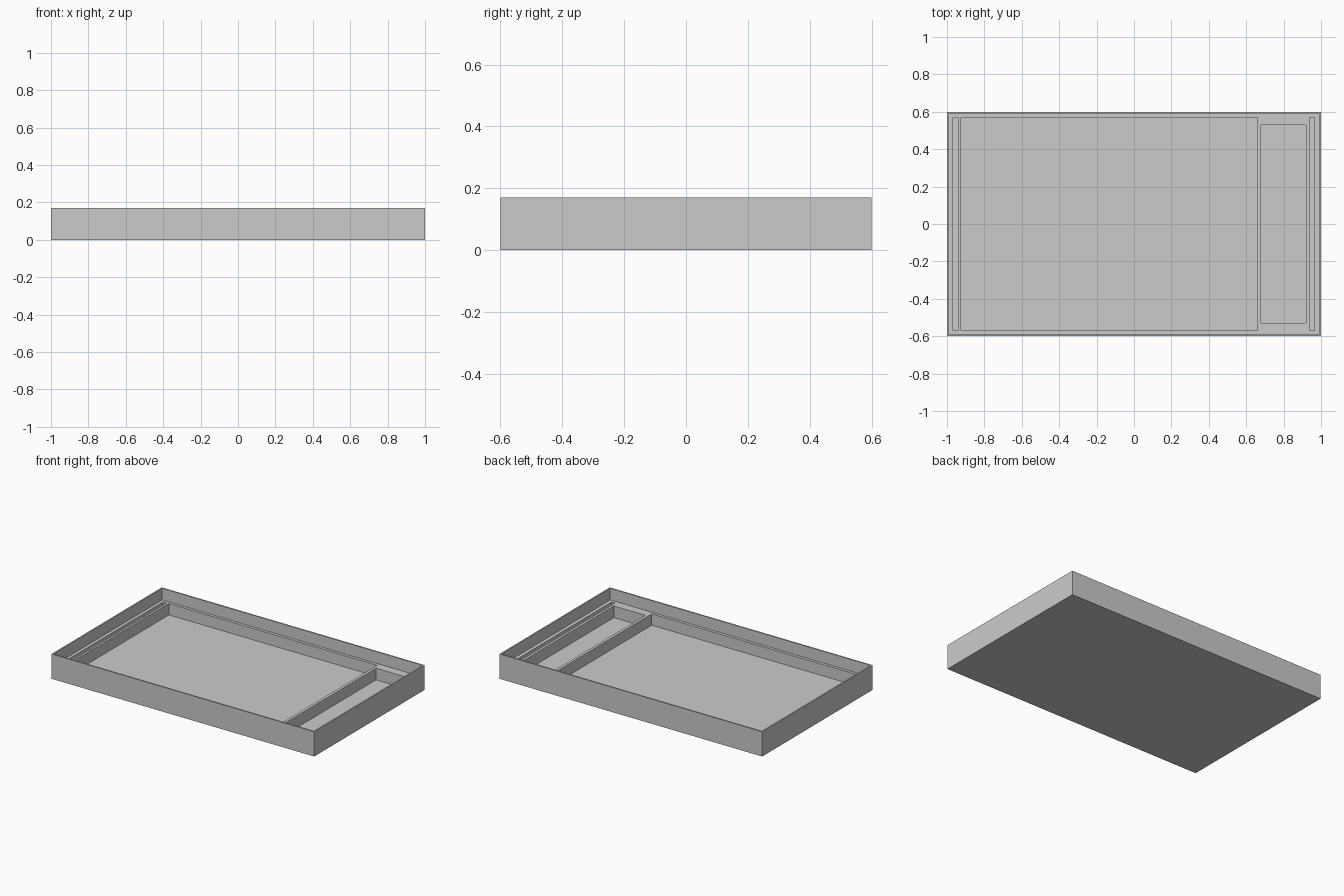
import bpy

default = bpy.data.objects.get("Cube")
if default:
    bpy.data.objects.remove(default, do_unlink=True)

TOP, LEDGE = 0.17, 0.09


def box(name, x0, x1, half_y, z0, z1):
    """Axis-aligned box, centred on y = 0."""
    bpy.ops.mesh.primitive_cube_add(size=1)
    ob = bpy.context.object
    ob.name = ob.data.name = name
    for v in ob.data.vertices:
        v.co = (x1 if v.co.x > 0 else x0,
                half_y if v.co.y > 0 else -half_y,
                z1 if v.co.z > 0 else z0)
    return ob


# Solid tray block
tray = box("tray", -1, 1, 0.6, 0, TOP)
grey = bpy.data.materials.new("light grey")
grey.use_nodes = True
colour = (0.6, 0.6, 0.6, 1)
grey.diffuse_color = colour
grey.node_tree.nodes["Principled BSDF"].inputs["Base Color"].default_value = colour
tray.data.materials.append(grey)

# Recesses: rim opening, large and small compartments, two end slots
recesses = [
    ("rim_opening", -0.99, 0.99, 0.59, LEDGE, TOP + 0.1),
    ("main_compartment", -0.925, 0.66, 0.57, 0.012, TOP),
    ("side_compartment", 0.68, 0.92, 0.53, 0.01, TOP),
    ("left_end_slot", 0.938, 0.965, 0.57, 0.04, TOP),
    ("right_end_slot", -0.968, -0.94, 0.57, 0.04, TOP),
]
cutters = []
for recess in recesses:
    cutter = box(*recess)
    cutter.hide_render = True
    cutters.append(cutter)
    cut = tray.modifiers.new(recess[0], "BOOLEAN")
    cut.operation = "DIFFERENCE"
    cut.solver = "EXACT"
    cut.object = cutter

# Bake the cuts and discard the cutters
depsgraph = bpy.context.evaluated_depsgraph_get()
mesh = bpy.data.meshes.new_from_object(tray.evaluated_get(depsgraph))
tray.modifiers.clear()
tray.data = mesh
mesh.name = "tray"
for cutter in cutters:
    bpy.data.objects.remove(cutter, do_unlink=True)
